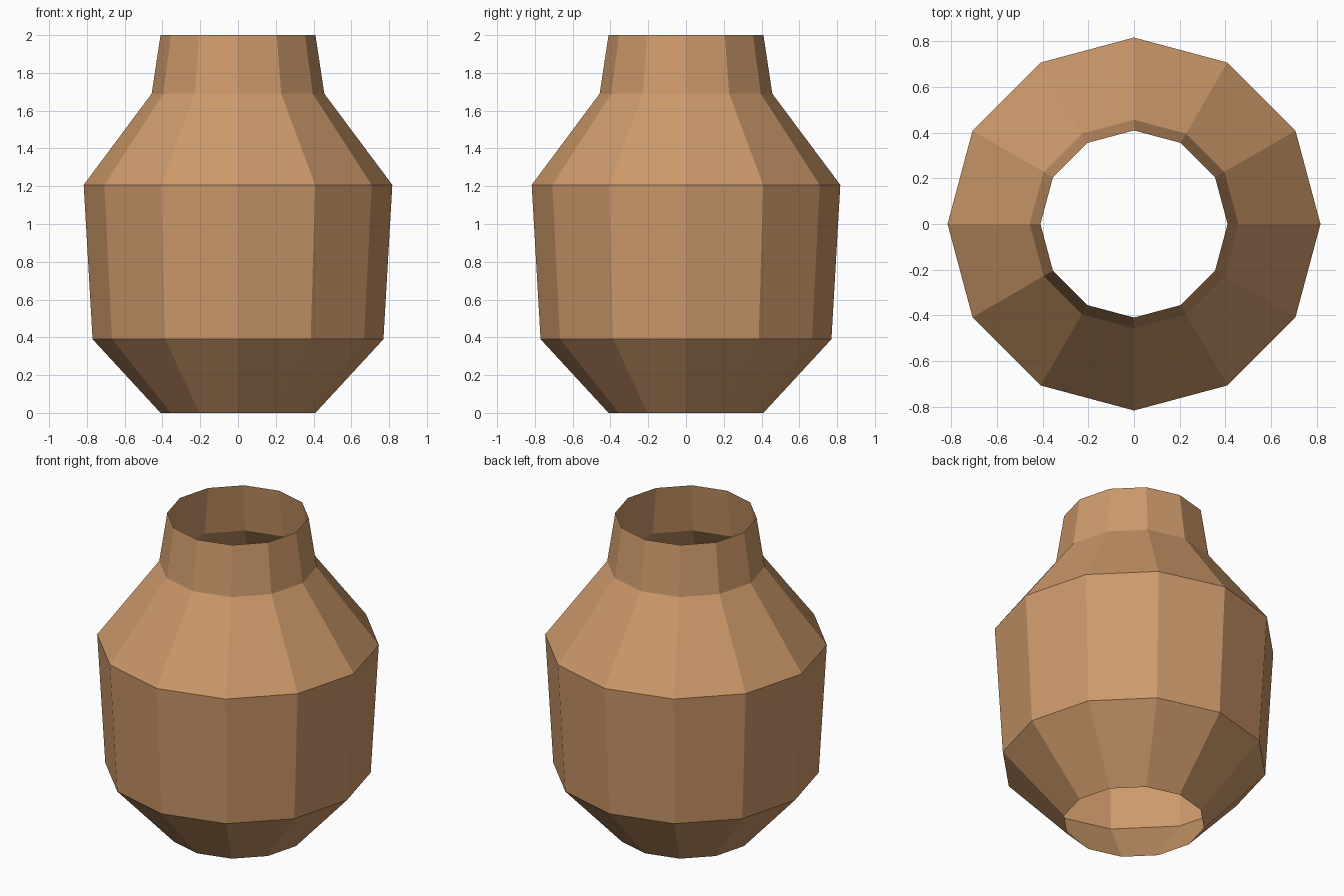
import bpy
import bmesh
from math import cos, sin, tau

default_cube = bpy.data.objects.get("Cube")
if default_cube:
    bpy.data.objects.remove(default_cube, do_unlink=True)

SIDES = 12
# Profile rings as (radius, height): foot, lower belly, shoulder, neck base, lip
PROFILE = [(0.41, 0), (0.77, 0.39), (0.817, 1.207), (0.457, 1.69), (0.41, 2)]


def make_material(name, colour):
    mat = bpy.data.materials.new(name)
    mat.use_nodes = True
    mat.diffuse_color = colour
    mat.node_tree.nodes["Principled BSDF"].inputs["Base Color"].default_value = colour
    return mat


def make_open_lathe(name, profile, sides, mat):
    """Flat-faced shell of stacked rings, open at both ends."""
    bm = bmesh.new()
    rings = [[bm.verts.new((r * cos(tau * i / sides), r * sin(tau * i / sides), z))
              for i in range(sides)] for r, z in profile]
    for low, high in zip(rings, rings[1:]):
        for i in range(sides):
            j = (i + 1) % sides
            bm.faces.new((low[i], low[j], high[j], high[i]))
    mesh = bpy.data.meshes.new(name)
    bm.to_mesh(mesh)
    bm.free()
    mesh.materials.append(mat)
    obj = bpy.data.objects.new(name, mesh)
    bpy.context.collection.objects.link(obj)
    return obj


# Thin-walled clay pot
clay = make_material("tan clay", (0.61, 0.32, 0.145, 1))
make_open_lathe("pot_body", PROFILE, SIDES, clay)
